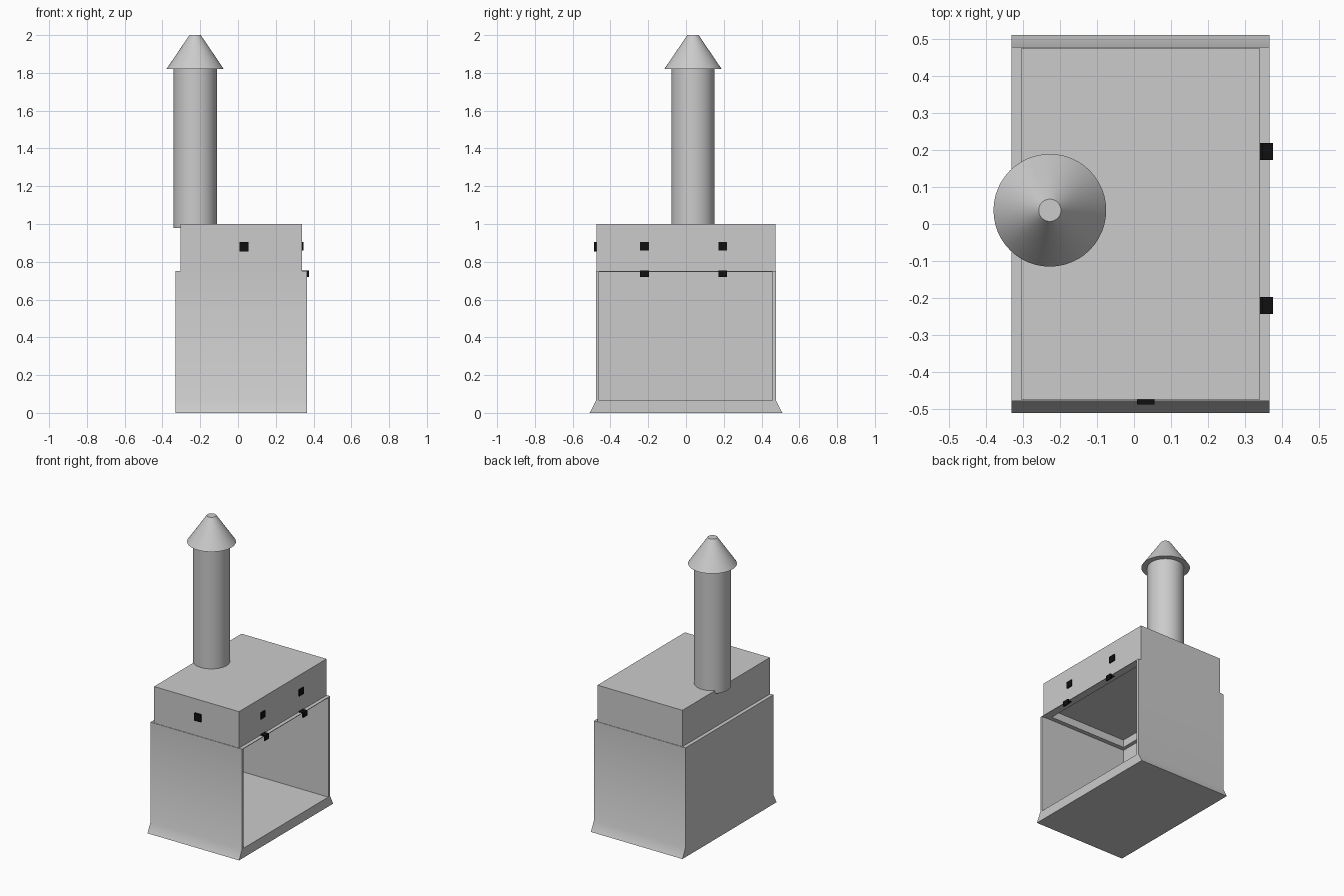
import bpy
import bmesh
import math

if "Cube" in bpy.data.objects:
    bpy.data.objects.remove(bpy.data.objects["Cube"])


def material(name, value):
    mat = bpy.data.materials.new(name)
    mat.use_nodes = True
    colour = (value, value, value, 1)
    mat.diffuse_color = colour
    mat.node_tree.nodes["Principled BSDF"].inputs["Base Color"].default_value = colour
    return mat


grey = material("light grey metal", 0.6)
black = material("black iron", 0.005)


def finish(name, bm, mat):
    bmesh.ops.recalc_face_normals(bm, faces=bm.faces)
    mesh = bpy.data.meshes.new(name)
    bm.to_mesh(mesh)
    bm.free()
    mesh.materials.append(mat)
    obj = bpy.data.objects.new(name, mesh)
    bpy.context.collection.objects.link(obj)
    return obj


def prism(name, outline, x0, x1, mat):
    """Extrude a (y, z) outline along x."""
    bm = bmesh.new()
    face = bm.faces.new([bm.verts.new((x0, y, z)) for y, z in outline])
    out = bmesh.ops.extrude_face_region(bm, geom=[face])
    moved = [g for g in out["geom"] if isinstance(g, bmesh.types.BMVert)]
    bmesh.ops.translate(bm, vec=(x1 - x0, 0, 0), verts=moved)
    return finish(name, bm, mat)


def box(name, x, y, z, mat):
    corners = [(y[0], z[0]), (y[1], z[0]), (y[1], z[1]), (y[0], z[1])]
    return prism(name, corners, x[0], x[1], mat)


def select(obj):
    bpy.ops.object.select_all(action="DESELECT")
    obj.select_set(True)
    bpy.context.view_layer.objects.active = obj


def carve(obj, x, y, z):
    cutter = box("cutter", x, y, z, grey)
    cutter.hide_render = True
    mod = obj.modifiers.new("carve", "BOOLEAN")
    mod.operation = "DIFFERENCE"
    mod.solver = "EXACT"
    mod.object = cutter
    select(obj)
    bpy.ops.object.modifier_apply(modifier=mod.name)
    bpy.data.objects.remove(cutter)


def smooth(obj):
    select(obj)
    bpy.ops.object.shade_smooth_by_angle(angle=math.radians(30))


def cone(name, r_bottom, r_top, z0, z1, segments):
    bm = bmesh.new()
    bmesh.ops.create_cone(bm, cap_ends=True, segments=segments,
                          radius1=r_bottom, radius2=r_top, depth=z1 - z0)
    bmesh.ops.translate(bm, vec=(-0.227, 0.037, (z0 + z1) / 2), verts=bm.verts)
    smooth(finish(name, bm, grey))


# Firebox with flared foot, open on one side
right_half = [(0.51, 0), (0.477, 0.065), (0.477, 0.75)]
left_half = [(-y, z) for y, z in reversed(right_half)]
firebox = prism("firebox", right_half + left_half, -0.33, 0.365, grey)
carve(firebox, (-0.3, 0.6), (-0.46, 0.457), (0.065, 0.9))
smooth(firebox)

# Hood with a shallow recess underneath
hood = box("hood", (-0.305, 0.34), (-0.474, 0.474), (0.748, 1.0), grey)
carve(hood, (-0.275, 0.31), (-0.43, 0.43), (0.6, 0.8))

# Thin ledge above the opening
box("opening_ledge", (0.335, 0.365), (-0.465, 0.465), (0.746, 0.75), grey)

# Chimney and its rain cap
cone("chimney_pipe", 0.115, 0.115, 0.98, 1.825, 48)
cone("chimney_cap", 0.152, 0.03, 1.82, 2.0, 48)

# Handles and hooks on the open side
for side, y in (("front", -0.22), ("back", 0.195)):
    width = (y - 0.023, y + 0.023)
    box(side + "_hood_catch", (0.335, 0.347), width, (0.86, 0.905), black)
    box(side + "_hook_top", (0.34, 0.375), width, (0.745, 0.755), black)
    box(side + "_hook_lip", (0.366, 0.375), width, (0.72, 0.75), black)

# Catch on the front of the hood
box("front_face_catch", (0.008, 0.055), (-0.487, -0.47), (0.855, 0.905), black)
